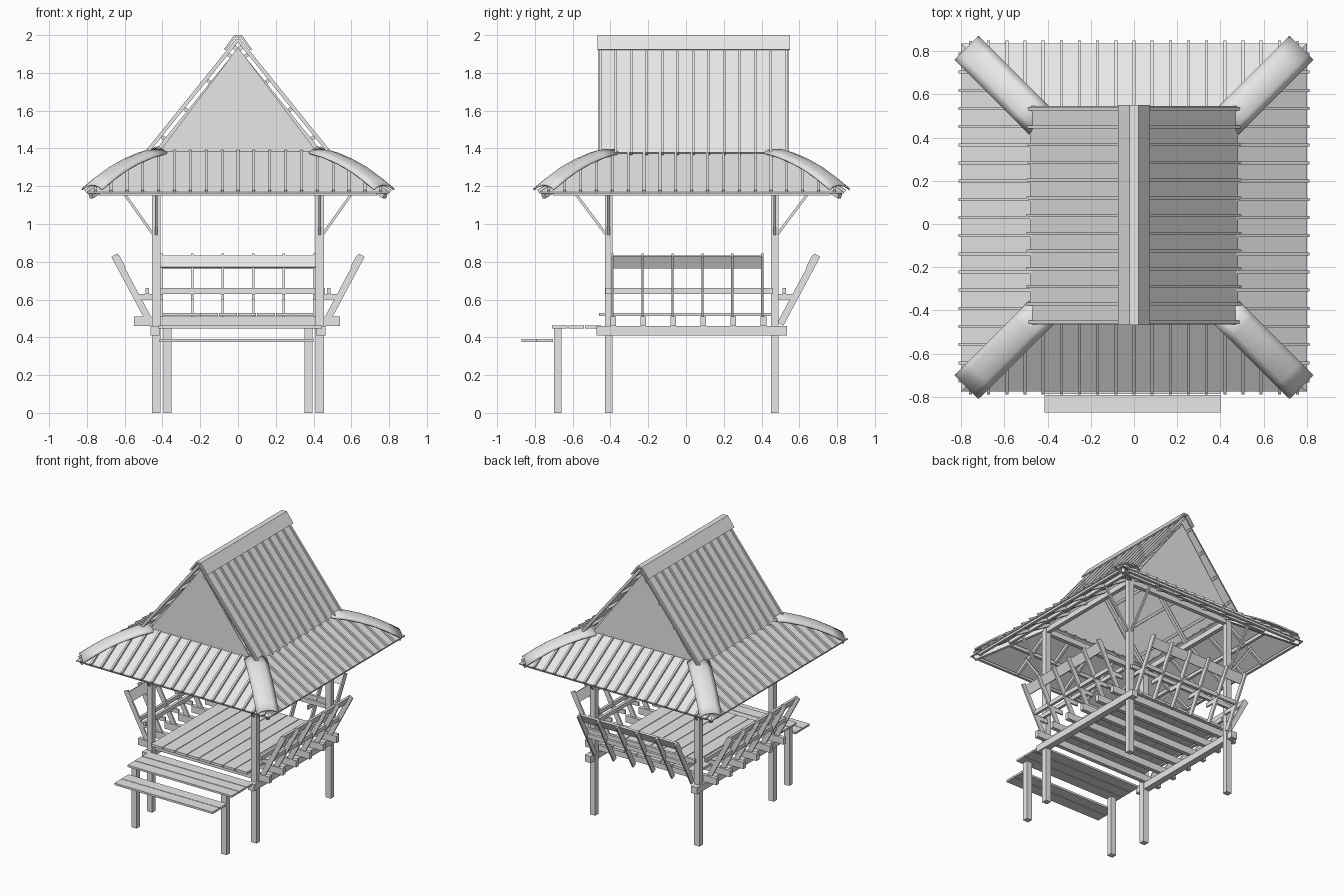
import bpy, bmesh, math
from mathutils import Vector as V

if "Cube" in bpy.data.objects:
    bpy.data.objects.remove(bpy.data.objects["Cube"])

grey = bpy.data.materials.new("light_grey")
grey.diffuse_color = (0.8, 0.8, 0.8, 1)
grey.use_nodes = True
grey.node_tree.nodes["Principled BSDF"].inputs["Base Color"].default_value = grey.diffuse_color
CY = 0.03                                   # y centre of the post frame
PX, PF, PB = 0.432, -0.41, 0.47             # post positions


def finish(name, bm):
    bmesh.ops.recalc_face_normals(bm, faces=bm.faces)
    me = bpy.data.meshes.new(name)
    bm.to_mesh(me)
    bm.free()
    me.materials.append(grey)
    ob = bpy.data.objects.new(name, me)
    bpy.context.collection.objects.link(ob)
    return ob


def prism(bm, ring, offset):
    """Closed solid: polygon ring swept by an offset."""
    a = [bm.verts.new(V(p)) for p in ring]
    b = [bm.verts.new(V(p) + V(offset)) for p in ring]
    bm.faces.new(a)
    bm.faces.new(b[::-1])
    for i in range(len(a)):
        j = (i + 1) % len(a)
        bm.faces.new((a[i], b[i], b[j], a[j]))


def bar(bm, p, q, w, h, up=(0, 0, 1)):
    """Rectangular bar from p to q, w wide sideways and h deep along up."""
    p, q = V(p), V(q)
    d = (q - p).normalized()
    s = d.cross(V(up)).normalized()
    u = s.cross(d)
    ring = [p + s * (w / 2 * a) + u * (h / 2 * b) for a, b in ((-1, -1), (1, -1), (1, 1), (-1, 1))]
    prism(bm, ring, q - p)


def box(bm, x0, x1, y0, y1, z0, z1):
    prism(bm, [(x0, y0, z0), (x1, y0, z0), (x1, y1, z0), (x0, y1, z0)], (0, 0, z1 - z0))


def part(name, items, fn):
    bm = bmesh.new()
    for it in items:
        fn(bm, *it)
    return finish(name, bm)


corners = [(sx, y) for sx in (-1, 1) for y in (PF, PB)]

# Posts
part("main_posts", [(sx * PX - .022, sx * PX + .022, y - .02, y + .02, 0, 1.37) for sx, y in corners], box)
part("step_posts", [(s * .373 - .022, s * .373 + .022, -.70, -.66, 0, .45) for s in (-1, 1)], box)

# Floor frame and boards
part("side_beams", [(s * .44 - .024, s * .44 + .024, -.475, .535, .41, .46) for s in (-1, 1)], box)
bays = [-.385 + i * .159 for i in range(6)]
part("joists", [(-.55, .54, y - .015, y + .015, .46, .51) for y in bays], box)
part("floor_boards", [(-.4 + i * .1, -.305 + i * .1, -.46, .45, .512, .53) for i in range(8)], box)

# Entry platform and lower step
part("platform_boards", [(-.42, .445, -.71 + i * .088, -.627 + i * .088, .448, .462) for i in range(3)], box)
part("step_boards", [(-.415, .40, -.872 + i * .086, -.79 + i * .086, .375, .39) for i in range(2)], box)


# Leaning backrests on the left, right and back
def backrest(name, place, lo, hi):
    """place(along, out, z) maps bench coordinates to the world."""
    bm = bmesh.new()
    slope = .175 / .34
    lean = V(place(0, slope, 1)) - V(place(0, 0, 0))
    side = V(place(1, 0, 0)) - V(place(0, 0, 0))
    normal = lean.cross(side)
    for i in range(6):
        a = lo + .006 + (hi - lo - .012) * i / 5
        bar(bm, place(a, .01, .47), place(a, .205, .835), .012, .036, normal)
        bar(bm, place(a, -.01, .615), place(a, .10, .615), .012, .03)
    bar(bm, place(lo, .168, .80), place(hi, .168, .80), .014, .07, lean)
    bar(bm, place(lo - .03, .03, .645), place(hi + .05, .03, .645), .02, .03)
    bar(bm, place(lo, .10, .645), place(hi, .10, .645), .02, .03)
    finish(name, bm)


for s, n in ((-1, "left"), (1, "right")):
    backrest(n + "_backrest", lambda a, o, z, s=s: (s * (.45 + o), a, z), -.395, .41)
backrest("back_backrest", lambda a, o, z: (a, .49 + o, z), -.41, .41)

# Knee braces, two on each post
bm = bmesh.new()
for sx, y in corners:
    d = 1 if y > 0 else -1
    bar(bm, (sx * .445, y, .94), (sx * .645, y, 1.22), .014, .014)
    bar(bm, (sx * PX, y + d * .01, .94), (sx * PX, y + d * .22, 1.22), .014, .014)
finish("knee_braces", bm)

# Top plates on the posts
part("top_plates", [(s * PX - .015, s * PX + .015, PF - .02, PB + .02, 1.32, 1.36) for s in (-1, 1)]
     + [(-PX, PX, y - .015, y + .015, 1.32, 1.36) for y in (PF, PB)], box)

# Skirt roof: four ribbed panels
IX, OX, IH, OH = .43, .80, .44, .805       # inner and outer half sizes
ZI, ZO = 1.40, 1.17


def skirt(name, place, hin, hout, oin, oout, count, step):
    bm = bmesh.new()
    prism(bm, [place(-hin, oin, ZI), place(hin, oin, ZI), place(hout, oout, ZO), place(-hout, oout, ZO)],
          (0, 0, -.008))
    for k in range(-count, count + 1):
        a = k * step
        t = max(0, (abs(a) - hin) / (hout - hin))
        if t < .9:
            o = oin + (oout - oin) * t
            bar(bm, place(a, o, ZI + (ZO - ZI) * t + .004), place(a, oout + .008, ZO + .003), .014, .018)
    finish(name, bm)


def eave(name, place, half, hrow, out):
    bm = bmesh.new()
    bar(bm, place(-half, out - .02, 1.16), place(half, out - .02, 1.16), .02, .016)
    bar(bm, place(-hrow, out - .18, 1.255), place(hrow, out - .18, 1.255), .02, .025)
    for k in range(-2, 3):                  # rafters under the panel
        bar(bm, place(k * .2, out - .37, 1.375), place(k * .2, out - .02, 1.162), .018, .022)
    finish(name, bm)


for s, n in ((-1, "left"), (1, "right")):
    f = lambda a, o, z, s=s: (s * o, CY + a, z)
    skirt(n + "_skirt_roof", f, IH, OH, IX, OX, 9, .084)
    eave(n + "_eave_frame", f, .735, .6, OX)
for s, n in ((-1, "front"), (1, "back")):
    f = lambda a, o, z, s=s: (a, CY + s * o, z)
    skirt(n + "_skirt_roof", f, IX, OX, IH, OH, 9, .084)
    eave(n + "_eave_frame", f, .735, .6, OH)

# Hip rafters and bowed hip caps
part("hip_rafters", [((sx * IX, CY + sy * IH, 1.365), (sx * .78, CY + sy * .785, 1.15), .025, .03)
                     for sx in (-1, 1) for sy in (-1, 1)], bar)
for sx in (-1, 1):
    for sy in (-1, 1):
        bm = bmesh.new()
        rows = []
        for r, z in ((.43, 1.405), (.50, 1.385), (.58, 1.35), (.65, 1.31), (.715, 1.262), (.775, 1.212)):
            c = V((sx * r, CY + sy * (r + .01), z))
            side = V((sx, -sy, 0)).normalized()
            rows.append([bm.verts.new(c + side * w + V((0, 0, -d)))
                         for w, d in ((-.078, .026), (-.045, .008), (0, 0), (.045, .008), (.078, .026))])
        for a, b in zip(rows, rows[1:]):
            for i in range(4):
                bm.faces.new((a[i], a[i + 1], b[i + 1], b[i]))
        ob = finish("hip_cap", bm)
        if ob.data.polygons[0].normal.z < 0:
            ob.data.flip_normals()
        m = ob.modifiers.new("thickness", 'SOLIDIFY')
        m.thickness = .01
        for p in ob.data.polygons:
            p.use_smooth = True
        bpy.context.view_layer.objects.active = ob
        ob.select_set(True)
        bpy.ops.object.shade_smooth_by_angle(angle=math.radians(30))
        ob.select_set(False)

# Upper gable roof: ribbed sheets, purlins and rafters
Y0, Y1 = -.465, .545
for s, n in ((-1, "left"), (1, "right")):
    bm = bmesh.new()
    top, low = V((0, 0, 1.975)), V((s * .482, 0, 1.378))
    nrm = V((s * .597, 0, .482)).normalized()
    prism(bm, [(0, Y0, 1.975), (s * .482, Y0, 1.378), (s * .482, Y1, 1.378), (0, Y1, 1.975)], -nrm * .008)
    for i in range(13):
        o = V((0, Y0 + .012 + i * .082, 0)) + nrm * .003
        bar(bm, top + o, low + o + V((s * .006, 0, -.008)), .014, .018, nrm)
    finish(n + "_upper_roof", bm)
    bm = bmesh.new()
    for t in (.12, .35, .6, .85):
        c = top.lerp(low, t) - nrm * .018
        bar(bm, c + V((0, Y0 + .01, 0)), c + V((0, Y1 - .01, 0)), .02, .018, nrm)
    for y in (PF, CY, PB):
        o = V((0, y, 0)) - nrm * .038
        bar(bm, top + o, low + o, .025, .022, nrm)
    finish(n + "_roof_frame", bm)

# Gable walls and ridge cap
for y, n in ((PF - .035, "front"), (PB + .03, "back")):
    bm = bmesh.new()
    prism(bm, [(-.415, y, 1.385), (.415, y, 1.385), (0, y, 1.935)], (0, .01, 0))
    finish(n + "_gable_wall", bm)
bm = bmesh.new()
prism(bm, [(-.075, Y0 - .003, 1.925), (-.02, Y0 - .003, 2.0), (.02, Y0 - .003, 2.0), (.075, Y0 - .003, 1.925),
           (.066, Y0 - .003, 1.92), (.014, Y0 - .003, 1.988), (-.014, Y0 - .003, 1.988), (-.066, Y0 - .003, 1.92)],
      (0, Y1 - Y0 + .008, 0))
finish("ridge_cap", bm)
